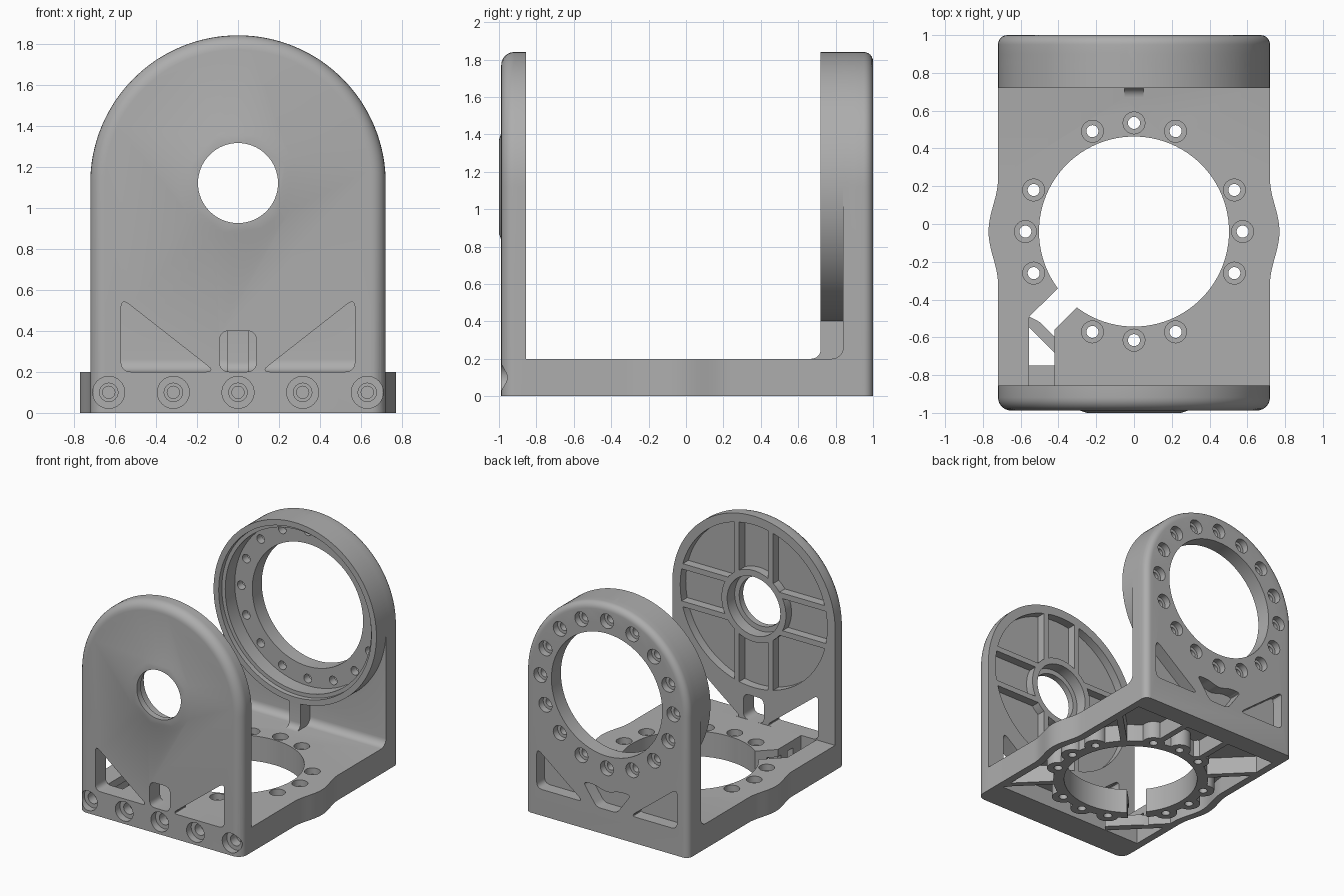
import bpy, bmesh, math
from mathutils import Vector

if "Cube" in bpy.data.objects:
    bpy.data.objects.remove(bpy.data.objects["Cube"])

metal = bpy.data.materials.new("plain_grey")
metal.diffuse_color = (0.42, 0.42, 0.42, 1)
metal.use_nodes = True
metal.node_tree.nodes["Principled BSDF"].inputs["Base Color"].default_value = metal.diffuse_color

AXES = {'X': lambda u, v, w: (w, u, v),   # profile in (y, z)
        'Y': lambda u, v, w: (u, w, v),   # profile in (x, z)
        'Z': lambda u, v, w: (u, v, w)}   # profile in (x, y)


def loft(name, axis, sections):
    """Solid through matching 2D outlines placed along an axis."""
    bm = bmesh.new()
    rings = [[bm.verts.new(AXES[axis](p[0], p[1], w)) for p in pts] for pts, w in sections]
    n = len(rings[0])
    for a, b in zip(rings, rings[1:]):
        for i in range(n):
            bm.faces.new((a[i], a[(i + 1) % n], b[(i + 1) % n], b[i]))
    bm.faces.new(rings[0])
    bm.faces.new(rings[-1])
    bmesh.ops.recalc_face_normals(bm, faces=bm.faces)
    me = bpy.data.meshes.new(name)
    bm.to_mesh(me)
    bm.free()
    ob = bpy.data.objects.new(name, me)
    bpy.context.collection.objects.link(ob)
    return ob


def prism(pts, axis, a, b, name="cutter"):
    return loft(name, axis, [(pts, a), (pts, b)])


def circle(cx, cy, r, n=32):
    return [(cx + r * math.cos(2 * math.pi * i / n), cy + r * math.sin(2 * math.pi * i / n)) for i in range(n)]


def rect(x0, y0, x1, y1):
    return [(x0, y0), (x1, y0), (x1, y1), (x0, y1)]


def rounded(pts, r):
    """Polygon with every corner softened by a short curve."""
    out, n = [], len(pts)
    for i in range(n):
        p, a, b = (Vector(pts[j % n]) for j in (i, i - 1, i + 1))
        s = p + (a - p).normalized() * r
        e = p + (b - p).normalized() * r
        for k in range(6):
            t = k / 5
            out.append(tuple(s * (1 - t) ** 2 + p * 2 * t * (1 - t) + e * t * t))
    return out


def bar(p, q, w):
    """Straight strip between two points."""
    p, q = Vector(p), Vector(q)
    d = (q - p).normalized() * w / 2
    s = Vector((-d.y, d.x))
    return [p + s, p - s, q - s, q + s]


def boolean(ob, other, op='DIFFERENCE'):
    other.hide_render = True
    m = ob.modifiers.new("bool", 'BOOLEAN')
    m.operation, m.solver, m.object = op, 'EXACT', other
    dg = bpy.context.evaluated_depsgraph_get()
    me = bpy.data.meshes.new_from_object(ob.evaluated_get(dg))
    ob.modifiers.clear()
    ob.data = me
    bpy.data.objects.remove(other)


CZ, HW = 1.12, 0.72       # bore height, half width
HY = -0.04                # centre of the hole in the base


def arch(inset):
    r = HW - inset
    return [(-r, 0)] + [(-r * math.cos(math.pi * i / 64), CZ + r * math.sin(math.pi * i / 64))
                        for i in range(65)] + [(r, 0)]


def rounded_arch(name, y_flat, y_round, r):
    s = 1 if y_round > y_flat else -1
    secs = [(arch(0), y_flat)]
    for i in range(7):
        a = math.pi / 2 * i / 6
        secs.append((arch(r * (1 - math.cos(a))), y_round - s * r * (1 - math.sin(a))))
    return loft(name, 'Y', secs)


def mirror(pts, m):
    return [(x * m, y) for x, y in pts]


# ---- front plate ----
front = rounded_arch("front_plate", -0.855, -0.988, 0.07)
boss = loft("boss", 'Y', [(circle(0, CZ, 0.285, 64), -0.97), (circle(0, CZ, 0.285, 64), -0.988),
                          (circle(0, CZ, 0.25, 64), -1.0)])
boolean(front, boss, 'UNION')
# ribbed pockets on the inner side
pockets = prism(circle(0, CZ, 0.65, 96), 'Y', -0.925, -0.8)
boolean(pockets, prism(circle(0, CZ, 0.285, 64), 'Y', -1.1, -0.7))
for s in (-1, 1):
    boolean(pockets, prism(rect(s * 0.15 - 0.022, 0.3, s * 0.15 + 0.022, 2), 'Y', -1.1, -0.7))
    boolean(pockets, prism(rect(-1, CZ + s * 0.15 - 0.022, 1, CZ + s * 0.15 + 0.022), 'Y', -1.1, -0.7))
boolean(front, pockets)
# bearing bore
boolean(front, prism(circle(0, CZ, 0.195, 64), 'Y', -1.1, -0.7))
boolean(front, prism(circle(0, CZ, 0.235, 64), 'Y', -0.95, -0.7))
# windows
tri = [(0.57, 0.2), (0.57, 0.56), (0.11, 0.2)]
for s in (-1, 1):
    boolean(front, prism(rounded(mirror(tri, s), 0.05), 'Y', -1.1, -0.7))
boolean(front, prism(rounded(rect(-0.09, 0.2, 0.09, 0.4), 0.05), 'Y', -1.1, -0.7))

# ---- base ----


def base_outline(inset, y0, y1):
    side = []
    for i in range(25):
        t = -1 + i / 12
        side.append((HW - inset + 0.025 * (1 + math.cos(math.pi * t)), HY + 0.28 * t))
    right = [(HW - inset, y0)] + side + [(HW - inset, y1)]
    return right + [(-x, y) for x, y in reversed(right)]


base = prism(base_outline(0, -0.855, 0.94), 'Z', 0, 0.2, "base_and_back_plate")
bolt_angles = [math.radians(q * 90 + d) for q in range(4) for d in (-22.5, 0, 22.5)]
bolts = [(0.575 * math.cos(a), HY + 0.575 * math.sin(a)) for a in bolt_angles]
# underside pockets, leaving the scalloped bolt ring and ribs
under = prism(base_outline(0.06, -0.75, 0.92), 'Z', -0.1, 0.14)
boolean(under, prism(circle(0, HY, 0.585, 96), 'Z', -0.2, 0.3))
for x, y in bolts:
    boolean(under, prism(circle(x, y, 0.085, 24), 'Z', -0.2, 0.3))
ribs = [bar((0.39, 0.35), (0.9, 0.86), 0.05), bar((-0.39, 0.35), (-0.9, 0.86), 0.05),
        bar((0.39, -0.43), (0.9, -0.94), 0.05), bar((-0.75, -0.31), (-0.33, -0.73), 0.06),
        bar((0.2, 0.4), (0.2, 1), 0.05), bar((-0.2, 0.4), (-0.2, 1), 0.05)]
for r in ribs:
    boolean(under, prism(r, 'Z', -0.2, 0.3))
boolean(base, under)
# large hole, bolt holes, cable channel
boolean(base, prism(circle(0, HY, 0.503, 96), 'Z', -0.2, 0.4))
for x, y in bolts:
    boolean(base, prism(circle(x, y, 0.032, 20), 'Z', -0.2, 0.4))
    boolean(base, prism(circle(x, y, 0.058, 24), 'Z', 0.15, 0.4))
boolean(base, prism([(-0.35, -0.29), (-0.25, -0.39), (-0.305, -0.445), (-0.42, -0.56), (-0.555, -0.49)],
                    'Z', -0.2, 0.4))
boolean(base, prism(rect(-0.555, -0.9, -0.42, -0.495), 'Z', 0.09, 0.4))

# ---- back plate, ring and fillets, joined with the base ----
boolean(base, rounded_arch("back", 0.84, 1.0, 0.05), 'UNION')
boolean(base, prism(circle(0, CZ, HW, 128), 'Y', 0.72, 0.9), 'UNION')


def fillet(y, r):
    return [(y - r * (1 - math.sin(a)), 0.2 + r * (1 - math.cos(a)))
            for a in (math.pi / 2 * i / 6 for i in range(7))]


boolean(base, prism(fillet(0.84, 0.06) + [(0.88, 0.26), (0.88, 0.15), (0.78, 0.15)], 'X', -HW, HW), 'UNION')
boolean(base, prism(fillet(0.72, 0.05) + [(0.72, 0.43), (0.88, 0.43), (0.88, 0.15), (0.67, 0.15)],
                    'X', -0.05, 0.05), 'UNION')
# stepped bore
boolean(base, prism(circle(0, CZ, 0.49, 96), 'Y', 0.5, 1.2))
boolean(base, prism(circle(0, CZ, 0.645, 96), 'Y', 0.5, 0.88))
boolean(base, prism(circle(0, CZ, 0.675, 96), 'Y', 0.5, 0.76))
# sixteen counterbored bolt holes
for i in range(16):
    a = math.pi / 8 * i
    x, z = 0.588 * math.cos(a), CZ + 0.588 * math.sin(a)
    boolean(base, prism(circle(x, z, 0.034, 20), 'Y', 0.8, 1.2))
    boolean(base, prism(circle(x, z, 0.058, 24), 'Y', 0.945, 1.2))
# blind pockets low on the outer back face
tri_b = [(0.62, 0.21), (0.62, 0.53), (0.21, 0.21)]
for s in (-1, 1):
    boolean(base, prism(rounded(mirror(tri_b, s), 0.05), 'Y', 0.9, 1.2))
boolean(base, prism(rounded([(-0.09, 0.2), (0.09, 0.2), (0.21, 0.37), (0.12, 0.375), (0, 0.34),
                             (-0.12, 0.375), (-0.21, 0.37)], 0.035), 'Y', 0.9, 1.2))

# ---- row of screws holes through the front foot ----
for i in range(-2, 3):
    x = 0.315 * i
    boolean(front, prism(circle(x, 0.1, 0.078, 32), 'Y', -1.1, -0.93))
    boolean(front, prism(circle(x, 0.1, 0.045, 24), 'Y', -1.1, -0.8))
    boolean(base, prism(circle(x, 0.1, 0.03, 20), 'Y', -0.95, -0.78))

# ---- finish ----
for ob in (front, base):
    ob.data.materials.clear()
    ob.data.materials.append(metal)
    for p in ob.data.polygons:
        p.material_index = 0
    bpy.ops.object.select_all(action='DESELECT')
    ob.select_set(True)
    bpy.context.view_layer.objects.active = ob
    bpy.ops.object.shade_smooth_by_angle(angle=math.radians(30))
